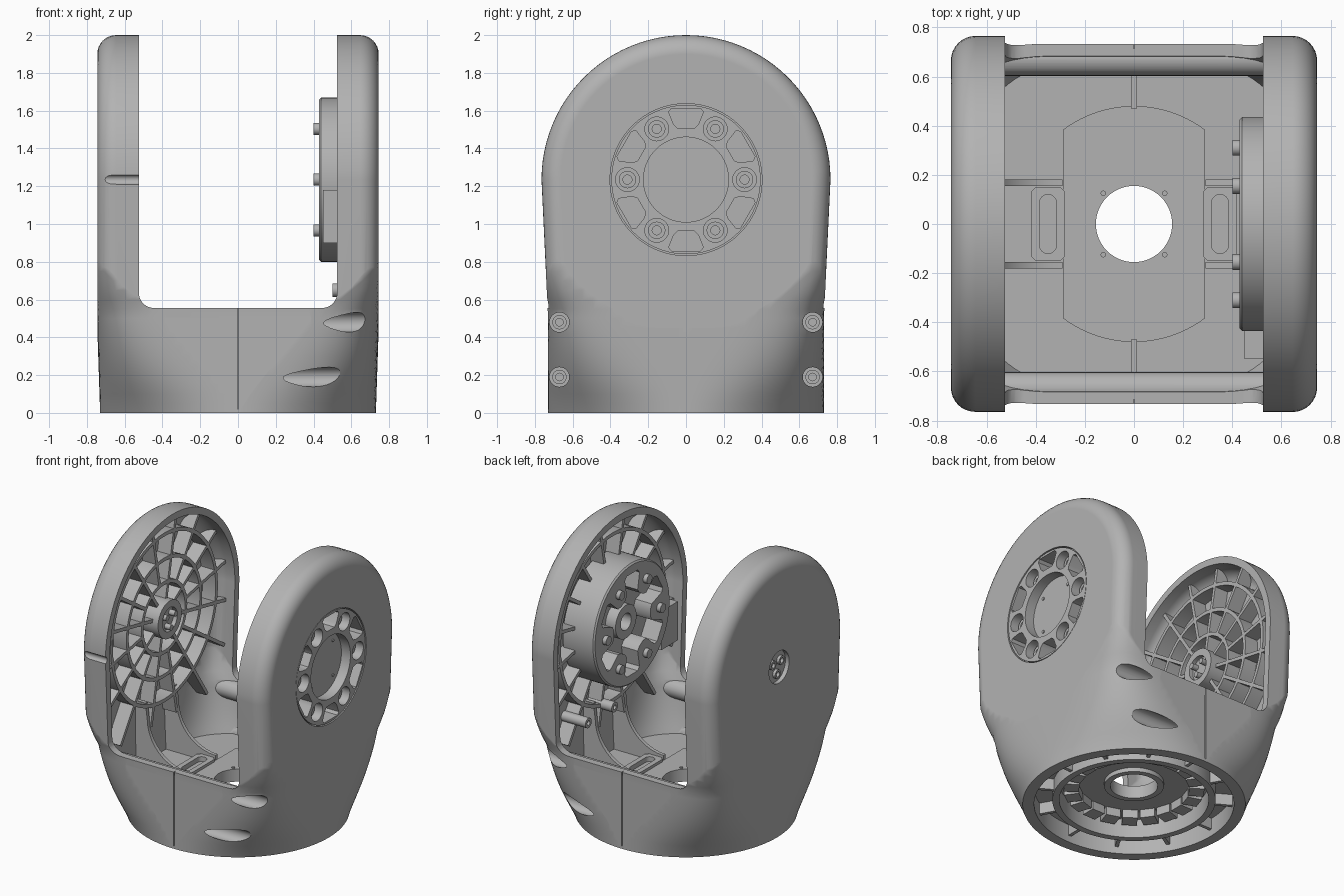
import bpy, bmesh
from math import sin, cos, pi, hypot, radians

if "Cube" in bpy.data.objects:
    bpy.data.objects.remove(bpy.data.objects["Cube"])

grey = bpy.data.materials.new("cast grey")
grey.use_nodes = True
COLOUR = (0.45, 0.45, 0.45, 1)
grey.diffuse_color = COLOUR
grey.node_tree.nodes["Principled BSDF"].inputs["Base Color"].default_value = COLOUR

PIVOT = 1.235          # height of the arm axis
ARCH = 0.765           # radius of the arm top
parts = []


# ---------- helpers ----------
def loft(bm, sections, cyclic=False):
    rings = [[bm.verts.new(p) for p in s] for s in sections]
    pairs = list(zip(rings, rings[1:]))
    if cyclic:
        pairs.append((rings[-1], rings[0]))
    else:
        bm.faces.new(rings[0][::-1])
        bm.faces.new(rings[-1])
    for a, b in pairs:
        n = len(a)
        for i in range(n):
            j = (i + 1) % n
            bm.faces.new((a[i], a[j], b[j], b[i]))


def place(axis, u, v, t):
    return {"x": (t, u, v), "y": (u, t, v), "z": (u, v, t)}[axis]


def prism(bm, axis, pts, lo, hi):
    loft(bm, [[place(axis, u, v, t) for u, v in pts] for t in (lo, hi)])


def circle(u, v, r, n=32):
    return [(u + r * cos(2 * pi * i / n), v + r * sin(2 * pi * i / n)) for i in range(n)]


def rect(u0, u1, v0, v1):
    return [(u0, v0), (u1, v0), (u1, v1), (u0, v1)]


def rod(bm, axis, u, v, r, lo, hi, n=32):
    prism(bm, axis, circle(u, v, r, n), lo, hi)


def tube(bm, axis, u, v, r0, r1, lo, hi, n=64):
    loft(bm, [[place(axis, p, q, t) for p, q in circle(u, v, r, n)]
              for r, t in ((r1, lo), (r1, hi), (r0, hi), (r0, lo))], True)


def bar(bm, axis, u, v, ang, r0, r1, half, lo, hi):
    # radial bar in the plane across the axis
    c, s = cos(ang), sin(ang)
    prism(bm, axis, [(u + r * c - w * s, v + r * s + w * c)
                     for r, w in ((r0, -half), (r1, -half), (r1, half), (r0, half))], lo, hi)


def make(name, build):
    bm = bmesh.new()
    build(bm)
    bmesh.ops.recalc_face_normals(bm, faces=bm.faces)
    me = bpy.data.meshes.new(name)
    bm.to_mesh(me)
    bm.free()
    ob = bpy.data.objects.new(name, me)
    bpy.context.scene.collection.objects.link(ob)
    return ob


def part(name, build):
    ob = make(name, build)
    parts.append(ob)
    return ob


def combine(ob, other, op="DIFFERENCE"):
    mod = ob.modifiers.new("cut", "BOOLEAN")
    mod.operation, mod.solver, mod.object = op, "EXACT", other
    bpy.context.view_layer.update()
    dg = bpy.context.evaluated_depsgraph_get()
    me = bpy.data.meshes.new_from_object(ob.evaluated_get(dg))
    ob.modifiers.clear()
    ob.data = me
    bpy.data.objects.remove(other)


def cut(ob, build):
    combine(ob, make("cutter", build))


# ---------- outer form: round foot growing into two arched arms ----------
def foot_shape(z):
    a = 0.73 + 0.03 * min(z / 0.9, 1)
    b = 0.73 + 0.005 * min(z / 0.55, 1) + 0.05 * min(max((z - 0.55) / 0.3, 0), 1)
    n = 2 + 3.7 * (min(z, 0.555) / 0.555) ** 1.3 + 22 * max(z - 0.555, 0)
    return a, b, min(n, 14)


def foot_loft(bm, inset, z0):
    levels = [z0] + [i * 0.05 for i in range(1, 25) if i * 0.05 > z0 + 0.01] + [2.1]
    secs = []
    for z in levels:
        a, b, n = foot_shape(z)
        a, b, ring = a - inset, b - inset, []
        for i in range(128):
            c, s = cos(2 * pi * i / 128), sin(2 * pi * i / 128)
            r = (abs(c / a) ** n + abs(s / b) ** n) ** (-1 / n)
            ring.append((r * c, r * s, z))
        secs.append(ring)
    loft(bm, secs)


def arch_loft(bm, inset):
    X, f, steps = 0.745 - inset, 0.1, 8
    half = [(X - f + f * sin(k * pi / 2 / steps), f - f * cos(k * pi / 2 / steps))
            for k in range(steps + 1)]
    secs = []
    for x, d in [(-x, d) for x, d in reversed(half)] + half:
        r, w = ARCH - inset - d, 0.73 - inset - d
        ring = [(x, r * cos(pi * i / 48), PIVOT + r * sin(pi * i / 48)) for i in range(49)]
        ring += [(x, -w, 0.5), (x, -w, -0.2), (x, w, -0.2), (x, w, 0.5)]
        secs.append(ring)
    loft(bm, secs)


def form(name, inset, z0):
    ob = make(name, lambda bm: foot_loft(bm, inset, z0))
    combine(ob, make("arch", lambda bm: arch_loft(bm, inset)), "INTERSECT")
    return ob


body = form("yoke_body", 0, 0)
parts.append(body)
cavity = form("cavity", 0.05, 0.2)
BOLTS = [(s * 0.67, z, x) for s in (-1, 1) for z, x in ((0.48, 0.3), (0.19, 0.12))]
cut(cavity, lambda bm: [rod(bm, "x", y, z, 0.067, -0.9, 0.9) for y, z, _ in BOLTS])
combine(body, cavity)

# open space between the arms, with rounded lower corners
fillet = [(0.445 + 0.08 * sin(k * pi / 12), 0.635 - 0.08 * cos(k * pi / 12)) for k in range(7)]
right = fillet + [(0.525, 2.3)]
cut(body, lambda bm: prism(bm, "y", right + [(-x, z) for x, z in reversed(right)], -1, 1))
# stepped underside recess, centre hole, bolt scallops, seam, arm openings
cut(body, lambda bm: rod(bm, "z", 0, 0, 0.655, -0.1, 0.13, 96))
cut(body, lambda bm: rod(bm, "z", 0, 0, 0.5, -0.1, 0.165, 96))
cut(body, lambda bm: rod(bm, "z", 0, 0, 0.155, -0.1, 0.4, 64))
cut(body, lambda bm: [rod(bm, "x", y, z, 0.052, x, 1) for y, z, x in BOLTS])
cut(body, lambda bm: [prism(bm, "z", rect(-0.003, 0.003, *sorted((s * 0.715, s * 0.9))), 0.02, 0.7)
                      for s in (-1, 1)])
cut(body, lambda bm: rod(bm, "x", 0, PIVOT, 0.402, 0.5, 0.9, 96))
cut(body, lambda bm: rod(bm, "x", 0, PIVOT, 0.115, -0.9, -0.715, 48))
cut(body, lambda bm: rod(bm, "x", -0.772, PIVOT, 0.026, -0.71, -0.4))


# ---------- arm ribs ----------
def spoke_end(ang, r):
    while True:
        y, z = r * cos(ang), PIVOT + r * sin(ang)
        a, b, n = foot_shape(z)
        low = z < PIVOT and (abs(y) > 0.71 - 0.048 * (PIVOT - z) or z < 0.5)
        if low or hypot(y, z - PIVOT) > 0.73 and z > PIVOT or (0.7 / a) ** n + abs(y / b) ** n > 0.93:
            return r
        r += 0.01


def ribs(bm, side, radii, start):
    lo, hi = sorted((side * 0.59, side * 0.7))
    for r in radii:
        tube(bm, "x", 0, PIVOT, r - 0.013, r + 0.013, lo, hi)
    for i in range(16):
        ang = 2 * pi * (i + 0.5) / 16
        r0 = start if i % 2 else max(start, 0.25)
        bar(bm, "x", 0, PIVOT, ang, r0, spoke_end(ang, r0), 0.012, lo, hi)


part("left_arm_ribs", lambda bm: ribs(bm, 1, (0.6,), 0.42))
part("right_arm_ribs", lambda bm: ribs(bm, -1, (0.25, 0.42, 0.6), 0.12))


# ---------- bearing hub on the right arm ----------
def hub(bm):
    tube(bm, "x", 0, PIVOT, 0.085, 0.135, -0.7, -0.545)
    rod(bm, "x", 0, PIVOT, 0.09, -0.7, -0.575)
    for i in range(3):
        y, z = 0.055 * cos(i * 2 * pi / 3 + 0.5), PIVOT + 0.055 * sin(i * 2 * pi / 3 + 0.5)
        rod(bm, "x", y, z, 0.02, -0.6, -0.53)
        tube(bm, "x", y, z, 0.018, 0.032, -0.735, -0.69, 24)


part("bearing_hub", hub)


# ---------- drive housing on the left arm ----------
def around(r, ang):
    return r * cos(ang), PIVOT + r * sin(ang)


SIX = [i * pi / 3 for i in range(6)]
housing = make("drive_housing", lambda bm: loft(
    bm, [[(x, u, v) for u, v in circle(0, PIVOT, r, 96)] for x, r in
         ((0.43, 0.425), (0.44, 0.435), (0.68, 0.435), (0.68, 0.395), (0.742, 0.395))]))
parts.append(housing)


def outer_pockets(bm):
    rod(bm, "x", 0, PIVOT, 0.225, 0.67, 0.9, 64)
    for a in SIX:
        rod(bm, "x", *around(0.31, a), 0.063, 0.63, 0.9)
        wedge = ((0.275, -0.16), (0.3, -0.22), (0.37, -0.25), (0.385, -0.2),
                 (0.385, 0.2), (0.37, 0.25), (0.3, 0.22), (0.275, 0.16))
        prism(bm, "x", [around(r, a + pi / 6 + d) for r, d in wedge], 0.63, 0.9)


def inner_opening(bm):
    # star shaped opening with six lobes between the bolts
    star = [around(r, a + pi / 6 + d) for a in SIX
            for r, d in ((0.21, -0.4), (0.23, -0.27), (0.35, -0.24), (0.37, -0.17), (0.37, 0.17),
                         (0.35, 0.24), (0.23, 0.27), (0.21, 0.4))]
    prism(bm, "x", star, 0.3, 0.56)


cut(housing, outer_pockets)
cut(housing, inner_opening)


def drive_bolts(bm):
    for a in SIX:
        y, z = around(0.31, a)
        rod(bm, "x", y, z, 0.032, 0.4, 0.46)
        tube(bm, "x", y, z, 0.024, 0.046, 0.6, 0.69, 24)
    for y in (-0.125, 0.125):
        for dz in (-0.125, 0.125):
            rod(bm, "x", y, PIVOT + dz, 0.011, 0.66, 0.676, 12)
            rod(bm, "z", y, dz, 0.011, 0.2, 0.232, 12)


part("drive_bolts", drive_bolts)
part("drive_core", lambda bm: tube(bm, "x", 0, PIVOT, 0.06, 0.12, 0.48, 0.58))
part("connector_block", lambda bm: prism(bm, "x", rect(-0.55, -0.36, 0.9, 1.18), 0.45, 0.53))
part("arm_pegs", lambda bm: [tube(bm, "x", y, 0.65, 0.016, 0.036, 0.5, 0.7, 24) for y in (0.1, 0.4)])

# ---------- clamp bolts in the scallops ----------
part("clamp_bolts", lambda bm: [tube(bm, "x", y, z, 0.02, 0.038, x - 0.02, x + 0.06, 24)
                                for y, z, x in BOLTS])

# ---------- floor plate, slotted pads and gussets ----------
end = [(0.48 * cos(radians(t)), 0.48 * sin(radians(t))) for t in range(53, 128, 2)]
floor = part("floor_plate", lambda bm: prism(bm, "z", end + [(-x, -y) for x, y in end], 0.18, 0.225))
cut(floor, lambda bm: rod(bm, "z", 0, 0, 0.155, 0, 0.4, 64))

slot = [(0.035 * cos(pi * k / 12), (0.085 if k <= 12 else -0.085) + 0.035 * sin(pi * k / 12))
        for k in range(24)] + [(0.035, -0.085)]
pad_edge = [(-0.07, -0.13), (-0.05, -0.15), (0.05, -0.15), (0.07, -0.13),
            (0.07, 0.13), (0.05, 0.15), (-0.05, 0.15), (-0.07, 0.13)]
for side, label in ((1, "left"), (-1, "right")):
    cx = side * 0.35
    pad = part(label + "_slotted_pad", lambda bm: prism(
        bm, "z", [(cx + u, v) for u, v in pad_edge], 0.18, 0.245))
    cut(pad, lambda bm: prism(bm, "z", [(cx + u, v) for u, v in slot], 0.21, 0.4))


def gussets(bm):
    curve = [(0.29 + 0.31 * sin(k * pi / 20), 0.57 - 0.31 * cos(k * pi / 20)) for k in range(11)]
    outline = [(0.29, 0.18)] + curve + [(0.615, 0.68), (0.7, 0.68), (0.7, 0.18)]
    for sx in (-1, 1):
        for y in (-0.168, 0.168):
            prism(bm, "y", [(sx * x, z) for x, z in outline], y - 0.013, y + 0.013)


part("gussets", gussets)
part("seam_ridges", lambda bm: [prism(bm, "z", rect(-0.012, 0.012, *sorted((s * 0.47, s * 0.69))), 0.18, 0.24)
                                for s in (-1, 1)])


# ---------- underside rings, vanes and teeth ----------
def underside(bm):
    tube(bm, "z", 0, 0, 0.49, 0.535, 0.03, 0.17, 96)
    tube(bm, "z", 0, 0, 0.155, 0.195, 0.135, 0.17)
    for i in range(12):
        bar(bm, "z", 0, 0, i * pi / 6, 0.52, 0.67, 0.012, 0.05, 0.14)
    for i in range(20):
        bar(bm, "z", 0, 0, i * pi / 10, 0.36, 0.46, 0.05, 0.105, 0.17)


part("underside_rings", underside)

# ---------- finish ----------
bpy.ops.object.select_all(action="DESELECT")
for ob in parts:
    ob.data.materials.clear()
    ob.data.materials.append(grey)
    ob.select_set(True)
bpy.context.view_layer.objects.active = body
bpy.ops.object.shade_smooth_by_angle(angle=radians(30))
for ob in (body, housing):
    ob.modifiers.new("even_shading", "WEIGHTED_NORMAL").keep_sharp = True
